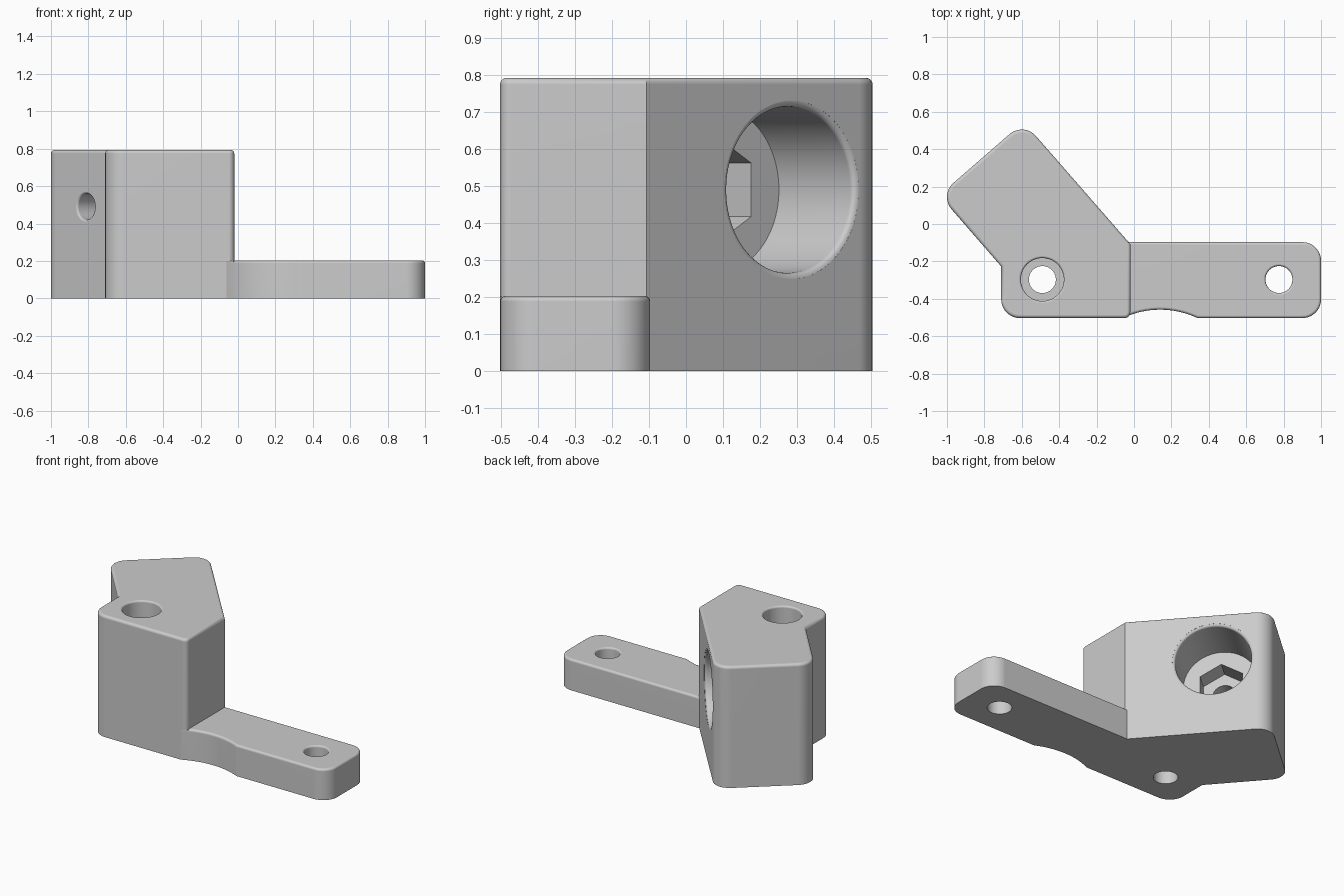
import bpy
import bmesh
from math import sin, cos, pi, acos, tan
from mathutils import Matrix, Vector

if "Cube" in bpy.data.objects:
    bpy.data.objects.remove(bpy.data.objects["Cube"])

plastic = bpy.data.materials.new("light_grey_plastic")
plastic.use_nodes = True
grey = (0.6, 0.6, 0.6, 1)
plastic.diffuse_color = grey
plastic.node_tree.nodes["Principled BSDF"].inputs["Base Color"].default_value = grey


def make_object(name, bm):
    bmesh.ops.recalc_face_normals(bm, faces=bm.faces[:])
    mesh = bpy.data.meshes.new(name)
    bm.to_mesh(mesh)
    bm.free()
    mesh.materials.append(plastic)
    obj = bpy.data.objects.new(name, mesh)
    bpy.context.collection.objects.link(obj)
    return obj


def rounded_outline(corners, steps=10):
    """Corners are (x, y, fillet radius)."""
    points = []
    for i, (x, y, r) in enumerate(corners):
        p = Vector((x, y))
        if r == 0:
            points.append(p)
            continue
        a = (Vector(corners[i - 1][:2]) - p).normalized()
        b = (Vector(corners[(i + 1) % len(corners)][:2]) - p).normalized()
        half = a.angle(b) / 2
        centre = p + (a + b).normalized() * (r / sin(half))
        start = p + a * (r / tan(half)) - centre
        sweep = pi - 2 * half
        for k in range(steps + 1):
            t = sweep * k / steps
            points.append(centre + Matrix.Rotation(t, 2) @ start)
    return points


def prism(name, outline, height, round_top):
    """Upright extrusion with a rounded top rim."""
    bm = bmesh.new()
    base = bm.faces.new([bm.verts.new((p.x, p.y, 0)) for p in outline])
    new = bmesh.ops.extrude_face_region(bm, geom=[base], use_keep_orig=True)["geom"]
    top = [v for v in new if isinstance(v, bmesh.types.BMVert)]
    bmesh.ops.translate(bm, verts=top, vec=(0, 0, height))
    rim = [e for e in bm.edges if all(v.co.z > height / 2 for v in e.verts)]
    bmesh.ops.bevel(bm, geom=rim, offset=round_top, segments=4, profile=0.5,
                    affect='EDGES', clamp_overlap=False)
    return make_object(name, bm)


def rim(r, f):
    """Rings flaring a hole of radius r by a fillet f at height 0."""
    arc = [(r + f - f * cos(a), f * sin(a) - f) for a in (pi / 8 * k for k in range(5))]
    return arc + [(r + f, 0.05)]


def turned(name, rings, place, sides=64):
    """Closed stack of rings given as (radius, height)."""
    bm = bmesh.new()
    loops = [[bm.verts.new((r * cos(pi / 2 + 2 * pi * k / sides),
                            r * sin(pi / 2 + 2 * pi * k / sides), z))
              for k in range(sides)] for r, z in rings]
    for low, high in zip(loops, loops[1:]):
        for k in range(sides):
            j = (k + 1) % sides
            bm.faces.new((low[k], low[j], high[j], high[k]))
    bm.faces.new(loops[0])
    bm.faces.new(loops[-1])
    bm.transform(place)
    return make_object(name, bm)


def combine(target, tool, operation):
    mod = target.modifiers.new(operation.lower(), 'BOOLEAN')
    mod.operation = operation
    mod.solver = 'EXACT'
    mod.object = tool
    bpy.context.view_layer.objects.active = target
    bpy.ops.object.modifier_apply(modifier=mod.name)
    bpy.data.objects.remove(tool)


at = lambda x, y, z: Matrix.Translation((x, y, z))
front, back = -0.503, -0.097
block_height, arm_height = 0.793, 0.203

# Tall angled block
bracket = prism("clamp_bracket", rounded_outline([
    (-0.71, front, 0.1), (-0.02, front, 0.03), (-0.02, -0.107, 0),
    (-0.59, 0.546, 0.1), (-1.041, 0.154, 0.1), (-0.71, -0.227, 0)]),
    block_height, 0.018)

# Scalloped flat arm, with matching relief under the block corner
sx, sy, sr = 0.14, -0.925, 0.467
relief = turned("scallop_cutter", [(sr + 0.001, -0.1), (sr + 0.001, 0.2)], at(sx, sy, 0), 128)
combine(bracket, relief, 'DIFFERENCE')
a0, a1 = acos((-0.06 - sx) / sr), acos((0.34 - sx) / sr)
scallop = [(sx + sr * cos(a), sy + sr * sin(a), 0)
           for a in (a0 + (a1 - a0) * k / 16 for k in range(17))]
arm = prism("mounting_arm", rounded_outline(
    scallop + [(1, front, 0.1), (1, back, 0.1), (-0.06, back, 0)]), arm_height, 0.015)
combine(bracket, arm, 'UNION')

# Screw holes through the base
holes = [
    turned("counterbore", [(0.115, 0.2 - block_height)] + rim(0.115, 0.012),
           at(-0.49, -0.297, block_height)),
    turned("base_screw_hole", [(0.072, -0.1), (0.072, 0.3)], at(-0.49, -0.297, 0)),
    turned("arm_screw_hole", [(0.072, -0.4)] + rim(0.072, 0.012),
           at(0.775, -0.297, arm_height)),
]

# Socket, hex pocket and bolt hole across the angled body
normal = Vector((cos(pi * 41 / 180), sin(pi * 41 / 180), 0))
mouth = Vector((-0.363, 0.285, 0.49))
thickness = 0.598


def facing(point, direction):
    return Matrix.Translation(point) @ direction.to_track_quat('Z', 'Y').to_matrix().to_4x4()


inward = facing(mouth, normal)
outlet = facing(mouth - normal * thickness, -normal)
holes += [
    turned("socket", [(0.225, -0.31)] + rim(0.225, 0.016), inward, 96),
    turned("hex_pocket", [(0.145, -0.43), (0.145, -0.29)], inward, 6),
    turned("bolt_hole", [(0.07, -0.25)] + rim(0.07, 0.012), outlet),
]
for hole in holes:
    combine(bracket, hole, 'DIFFERENCE')

# Smooth fillets, flat faces
bpy.ops.object.select_all(action='DESELECT')
bracket.select_set(True)
bpy.context.view_layer.objects.active = bracket
bpy.ops.object.shade_smooth_by_angle(angle=pi / 6)
weighted = bracket.modifiers.new("flat_face_normals", 'WEIGHTED_NORMAL')
weighted.keep_sharp = True
